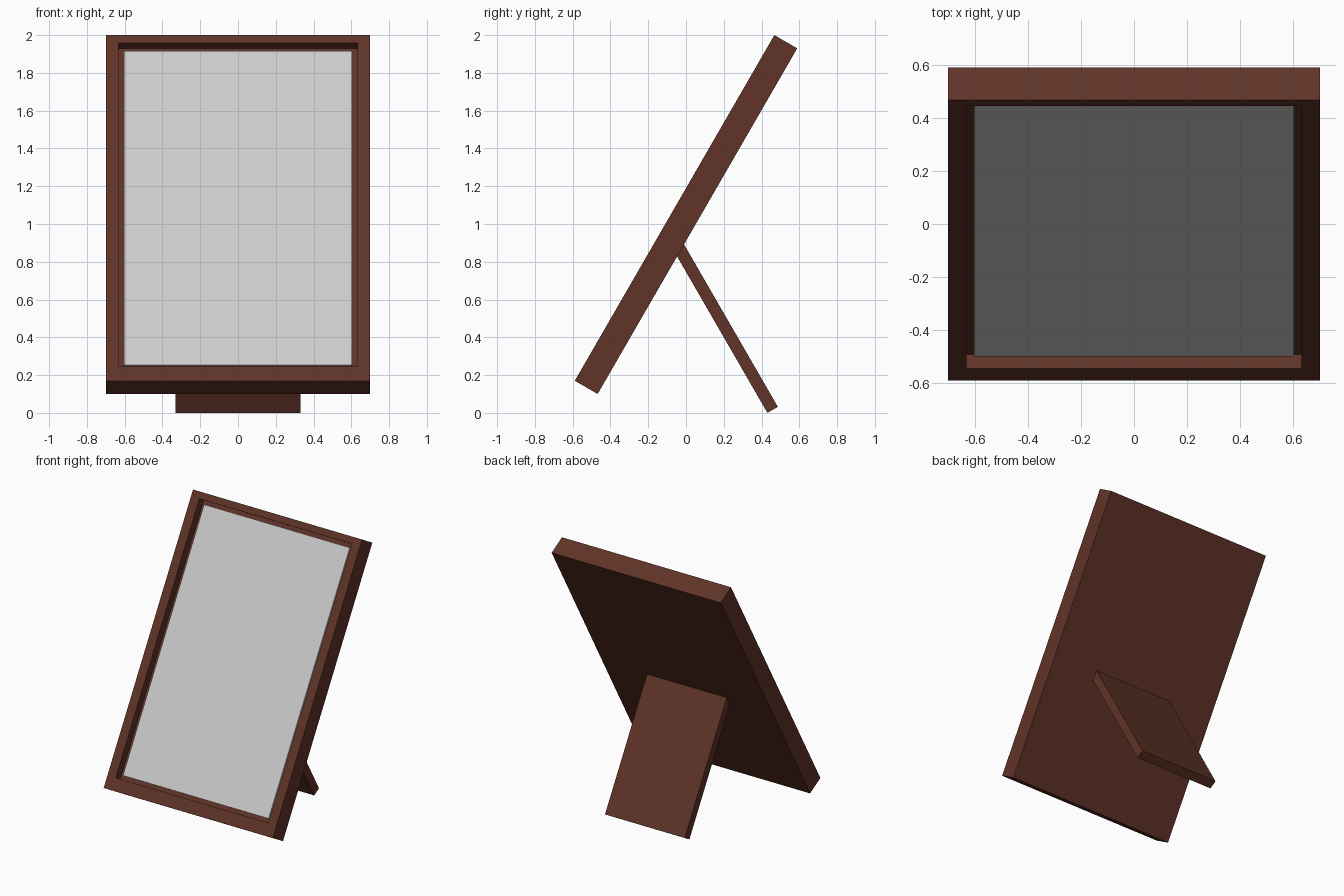
import bpy, bmesh, math
from mathutils import Matrix, Vector

if "Cube" in bpy.data.objects:
    bpy.data.objects.remove(bpy.data.objects["Cube"])

TILT = math.radians(30)
wood = bpy.data.materials.new("dark_wood")
wood.diffuse_color = (0.115, 0.033, 0.02, 1)
wood.use_nodes = True
wood.node_tree.nodes["Principled BSDF"].inputs["Base Color"].default_value = wood.diffuse_color


def box(bm, size, center):
    m = Matrix.Translation(center) @ Matrix.Diagonal((*size, 1))
    bmesh.ops.create_cube(bm, size=1, matrix=m)


def finish(bm, name, matrix, mat=None):
    me = bpy.data.meshes.new(name)
    bm.to_mesh(me)
    bm.free()
    ob = bpy.data.objects.new(name, me)
    bpy.context.collection.objects.link(ob)
    ob.matrix_world = matrix
    if mat:
        me.materials.append(mat)
    return ob


# Leaning plane shared by the frame and the picture
lean = Matrix.Translation((0, 0, 1.05)) @ Matrix.Rotation(-TILT, 4, 'X')
W, T, H = 1.4, 0.14, 2.113
BORDER, SHIFT = 0.097, 0.021

# Frame: slab with a recessed front opening, slightly wider at the bottom
bm = bmesh.new()
box(bm, (W, T, H), (0, 0, 0))
bm.normal_update()
front = min(bm.faces, key=lambda f: f.calc_center_median().y)
bmesh.ops.inset_region(bm, faces=[front], thickness=BORDER)
bmesh.ops.translate(bm, verts=front.verts, vec=(0, 0, SHIFT))
bmesh.ops.inset_region(bm, faces=[front], thickness=0)
bmesh.ops.translate(bm, verts=front.verts, vec=(0, 0.06, 0))
finish(bm, "frame", lean, wood)

# Picture panel sitting in the recess
bm = bmesh.new()
box(bm, (W - 2 * BORDER, 0.025, H - 2 * BORDER), (0, -T / 2 + 0.0475, SHIFT))
finish(bm, "picture_panel", lean)

# Stand leg behind, resting on its lower edge and running into the frame
bm = bmesh.new()
box(bm, (0.66, 0.064, 1.04), (0, 0.032, 0.52))
finish(bm, "stand_leg",
       Matrix.Translation((0, 0.431, 0)) @ Matrix.Rotation(TILT, 4, 'X'), wood)
